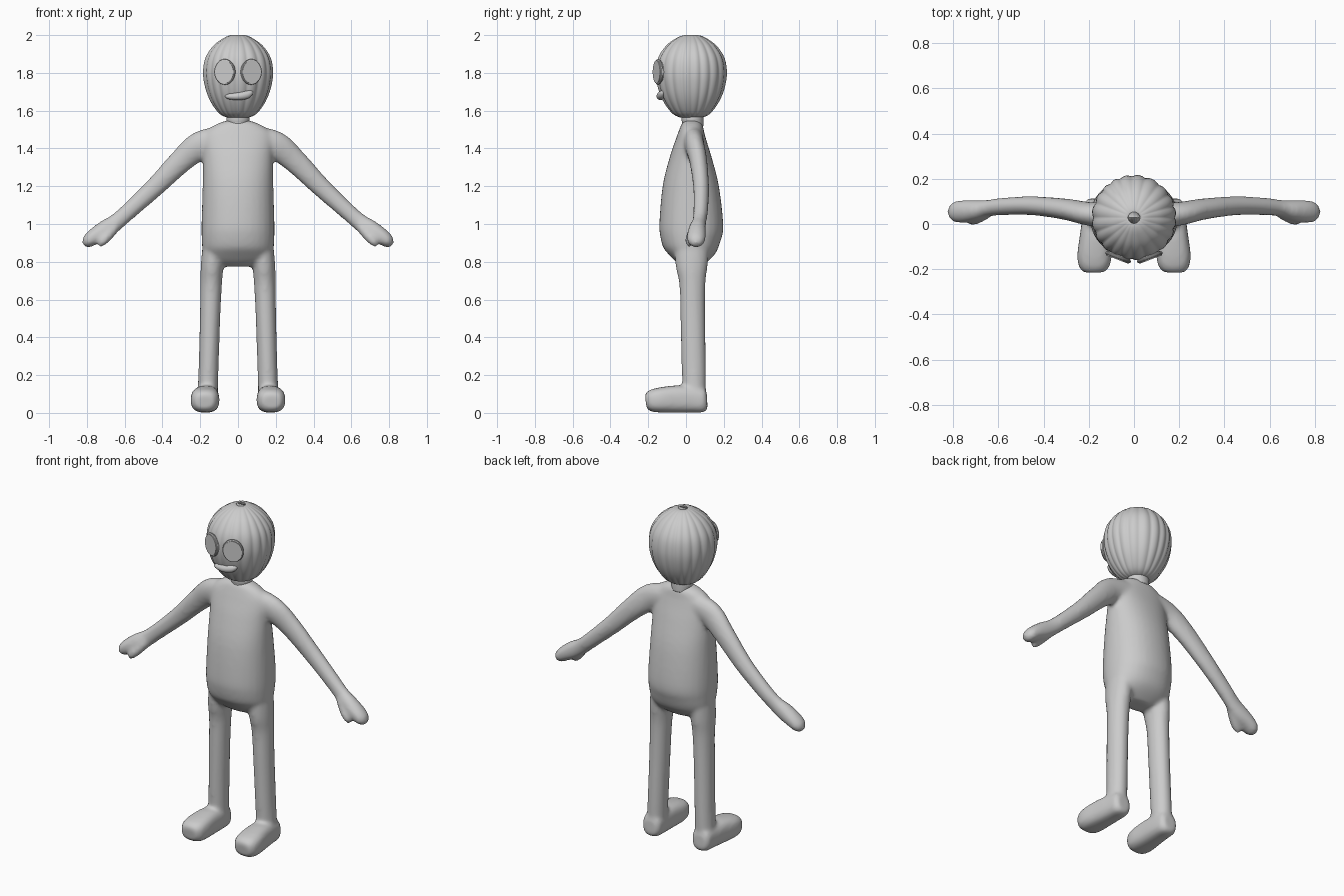
import bpy, bmesh, math
from mathutils import Vector


def spline(rows, steps):
    """Catmull-Rom interpolation of (x, y, z, a, b) rows."""
    out = []
    for i in range(len(rows) - 1):
        p = [rows[max(0, min(len(rows) - 1, i + k))] for k in (-1, 0, 1, 2)]
        for s in range(steps):
            t = s / steps
            out.append([0.5 * (2 * b + (c - a) * t + (2 * a - 5 * b + 4 * c - d) * t * t
                               + (3 * b - a - 3 * c + d) * t ** 3) for a, b, c, d in zip(*p)])
    out.append(list(rows[-1]))
    return out


def loft(bm, rows, ref, mirror=1, segs=32, power=2.0, flute=0.0, steps=4):
    """Skin elliptical sections: radius a lies along ref, b across it."""
    rows = [(Vector((r[0] * mirror, r[1], r[2])), max(r[3], .002), max(r[4], .002))
            for r in spline(rows, steps)]
    rings = []
    for i, (c, a, b) in enumerate(rows):
        t = (rows[min(i + 1, len(rows) - 1)][0] - rows[max(i - 1, 0)][0]).normalized()
        u = Vector(ref)
        u = (u - t * u.dot(t)).normalized()
        v = t.cross(u)
        ring = []
        for k in range(segs):
            g = 2 * math.pi * k / segs
            co, si = math.cos(g), math.sin(g)
            n = (abs(co) ** power + abs(si) ** power) ** (-1 / power)
            n *= 1 + flute * (abs(math.sin(10 * g + .5 * math.sin(3 * g))) - .8)
            ring.append(bm.verts.new(c + u * (a * n * co) + v * (b * n * si)))
        rings.append(ring)
    faces = [bm.faces.new(rings[0]), bm.faces.new(rings[-1])]
    for p, q in zip(rings, rings[1:]):
        for k in range(segs):
            j = (k + 1) % segs
            faces.append(bm.faces.new((p[k], p[j], q[j], q[k])))
    bmesh.ops.recalc_face_normals(bm, faces=faces)


def finish(name, bm):
    me = bpy.data.meshes.new(name)
    bm.to_mesh(me)
    bm.free()
    for f in me.polygons:
        f.use_smooth = True
    ob = bpy.data.objects.new(name, me)
    bpy.context.collection.objects.link(ob)
    return ob


X, Y = (1, 0, 0), (0, 1, 0)

# Body: torso, arms, hands, legs and feet fused into one skin
bm = bmesh.new()
loft(bm, [(0, .03, .775, .10, .05), (0, .03, .81, .165, .095), (0, .03, .86, .187, .137),
          (0, .027, .92, .192, .16), (0, .028, 1.0, .193, .169), (0, .025, 1.2, .187, .149),
          (0, .025, 1.35, .185, .112), (0, .027, 1.44, .188, .083), (0, .03, 1.49, .17, .067),
          (0, .035, 1.53, .11, .054), (0, .037, 1.55, .05, .03)], X, power=2.2)
for s in (-1, 1):
    # arm running into the mitten
    loft(bm, [(.08, .035, 1.45, .06, .07), (.2, .045, 1.415, .052, .076),
              (.3, .065, 1.335, .047, .064), (.44, .08, 1.195, .042, .052),
              (.57, .078, 1.075, .039, .045), (.645, .07, 1.01, .037, .045),
              (.70, .06, .972, .046, .050), (.76, .055, .935, .050, .043),
              (.798, .053, .905, .043, .034), (.818, .052, .89, .018, .014)], Y, s)
    # thumb
    loft(bm, [(.65, .055, .99, .03, .03), (.685, .035, .945, .03, .029),
              (.715, .02, .91, .026, .025), (.735, .016, .884, .012, .012)], Y, s)
    # leg
    loft(bm, [(.128, .03, .90, .058, .09), (.137, .03, .78, .06, .085),
              (.142, .034, .68, .057, .069), (.148, .036, .5, .054, .066),
              (.157, .042, .2, .053, .064), (.163, .045, .05, .055, .060)], X, s)
    # foot
    loft(bm, [(.165, .112, .065, .035, .04), (.165, .095, .065, .055, .062),
              (.165, .04, .07, .062, .068), (.17, -.05, .073, .069, .072),
              (.175, -.14, .068, .076, .066), (.177, -.19, .063, .066, .056),
              (.177, -.213, .06, .045, .038)], X, s, power=2.8)
body = finish("body", bm)
rm = body.modifiers.new("fuse", 'REMESH')
rm.mode = 'VOXEL'
rm.voxel_size = .011
rm.use_smooth_shade = True
sm = body.modifiers.new("soften", 'SMOOTH')
sm.factor = .5
sm.iterations = 8

# Neck with a slight collar
bm = bmesh.new()
loft(bm, [(0, .036, 1.52, .057, .057), (0, .036, 1.54, .06, .057),
          (0, .034, 1.56, .062, .058), (0, .03, 1.6, .055, .055)], X)
finish("neck", bm)

# Fluted egg-shaped head with a dimpled crown
bm = bmesh.new()
loft(bm, [(0, .028, 1.562, .02, .02), (0, .028, 1.566, .065, .065), (0, .028, 1.59, .105, .105),
          (0, .028, 1.65, .147, .148), (0, .028, 1.72, .174, .176), (0, .028, 1.80, .186, .188),
          (0, .028, 1.88, .173, .175), (0, .028, 1.945, .13, .132), (0, .028, 1.985, .075, .077),
          (0, .028, 2.0, .035, .035), (0, .028, 1.995, .004, .004)],
     X, segs=160, flute=.04)
finish("head", bm)

# Goggle eyes: rim and lens on each side
for s in (-1, 1):
    side = "left" if s > 0 else "right"
    loc = (s * .07, -.147, 1.805)
    rot = (math.pi / 2, 0, s * math.radians(21))
    bpy.ops.mesh.primitive_torus_add(major_radius=.056, minor_radius=.007, major_segments=40,
                                     minor_segments=10, location=loc, rotation=rot)
    rim = bpy.context.object
    rim.name = side + "_eye_rim"
    bpy.ops.mesh.primitive_cylinder_add(vertices=40, radius=.056, depth=.022,
                                        location=loc, rotation=rot)
    lens = bpy.context.object
    lens.name = side + "_eye_lens"
    for ob in (rim, lens):
        ob.scale = (.95, 1.08, 1)
        bpy.ops.object.select_all(action='DESELECT')
        ob.select_set(True)
        bpy.context.view_layer.objects.active = ob
        bpy.ops.object.shade_smooth_by_angle()

# Lopsided mouth
bm = bmesh.new()
loft(bm, [(-.066, -.122, 1.676, .006, .005), (-.05, -.128, 1.675, .016, .014),
          (0, -.136, 1.676, .02, .02), (.045, -.131, 1.684, .018, .021),
          (.068, -.123, 1.695, .014, .014), (.077, -.117, 1.70, .005, .005)], Y)
finish("mouth", bm)
